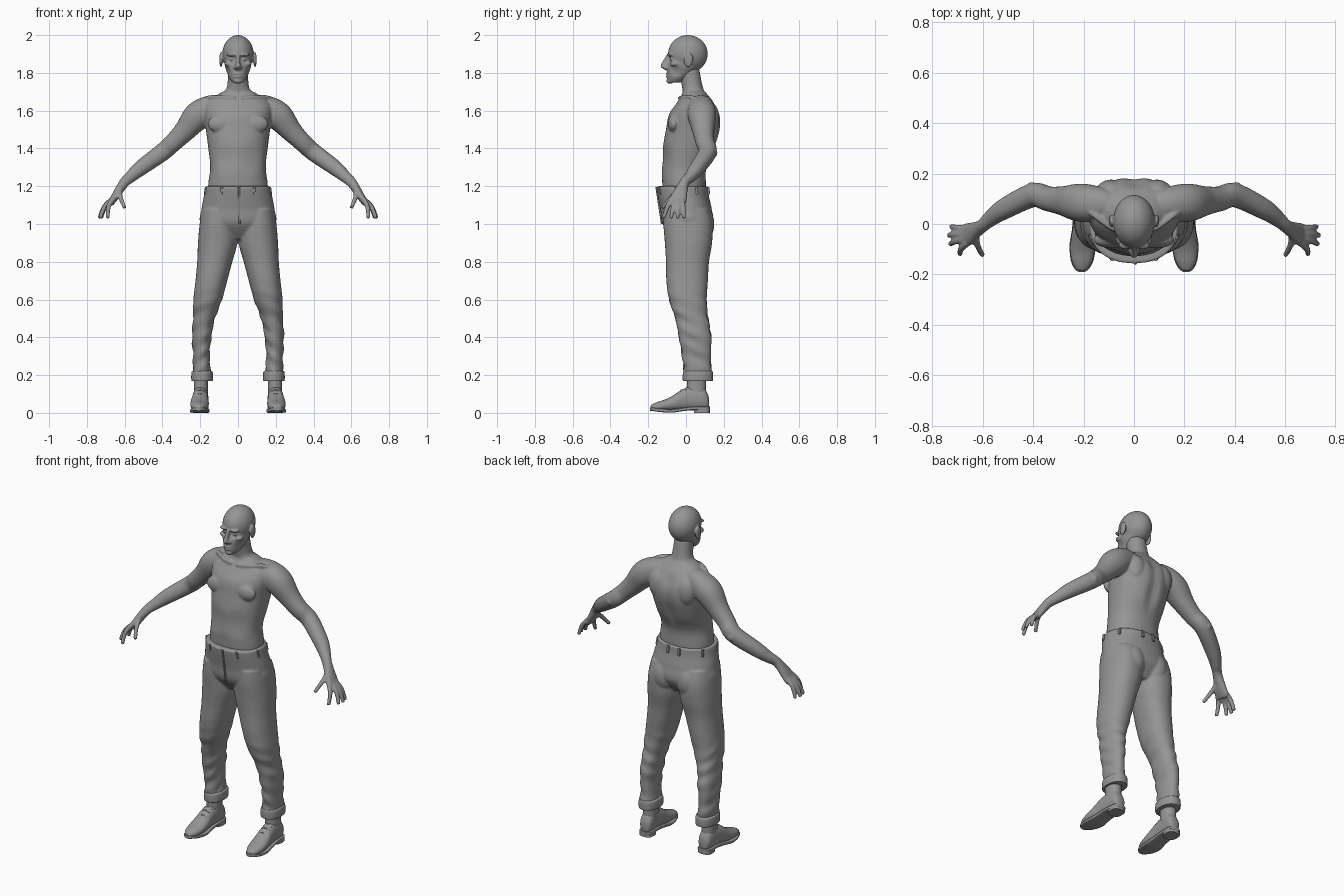
import bpy, bmesh, math
from mathutils import Vector, Matrix

if "Cube" in bpy.data.objects:
    bpy.data.objects.remove(bpy.data.objects["Cube"])

grey = bpy.data.materials.new("plain_grey")
grey.use_nodes = True
shade = (0.3, 0.3, 0.3, 1)
grey.diffuse_color = shade
grey.node_tree.nodes["Principled BSDF"].inputs["Base Color"].default_value = shade

X, Y, Z = Vector((1, 0, 0)), Vector((0, 1, 0)), Vector((0, 0, 1))
LEVEL, UPRIGHT, ACROSS = (X, Y), (X, Z), None
SIDES = {"left": 1, "right": -1}


def resample(rows, steps):
    """Smooth curve through the rows."""
    rows = [Vector(row) for row in rows]
    padded = [rows[0]] + rows + [rows[-1]]
    result = []
    for before, start, end, after in zip(padded, padded[1:], padded[2:], padded[3:]):
        leave, arrive = (end - before) / 2, (after - start) / 2
        for i in range(steps):
            t = i / steps
            ease = t * t * (3 - 2 * t)
            result.append(start.lerp(end, ease) + leave * t * (1 - t) ** 2 - arrive * t * t * (1 - t))
    return result + [rows[-1]]


def loft(bm, rows, axes=LEVEL, s=1, power=2.2, sides=36, steps=8):
    """Rows hold x, y, z and one or two radii; ACROSS sets rings across the path."""
    rows = resample([row if len(row) > 4 else (*row, row[-1]) for row in rows], steps)
    centres = [row.xyz for row in rows]
    rings = []
    for i, row in enumerate(rows):
        if axes is ACROSS:
            along = (centres[min(i + 1, len(rows) - 1)] - centres[max(i - 1, 0)]).normalized()
            u = (Y - along * Y.dot(along)).normalized()
            v = along.cross(u)
        else:
            u, v = axes
        ring = []
        for k in range(sides):
            angle = math.tau * k / sides
            c, d = (math.copysign(abs(q) ** (2 / power), q) for q in (math.cos(angle), math.sin(angle)))
            point = centres[i] + u * (c * row[3]) + v * (d * row[4])
            ring.append(bm.verts.new((point.x * s, point.y, point.z)))
        rings.append(ring)
    for low, high in zip(rings, rings[1:]):
        for k in range(sides):
            bm.faces.new((low[k - 1], low[k], high[k], high[k - 1]))
    bm.faces.new(rings[0])
    bm.faces.new(rings[-1])


def column(bm, rows):
    """Loft on the middle line, rows of y, z and radii."""
    loft(bm, [(0, *row) for row in rows], sides=56)


def ball(bm, centre, radii):
    """Ellipsoid, mirrored when it is off the middle line."""
    for s in (1, -1) if centre[0] else (1,):
        place = Matrix.Translation((centre[0] * s, *centre[1:])) @ Matrix.Diagonal((*radii, 1))
        bmesh.ops.create_icosphere(bm, subdivisions=4, radius=1, matrix=place)


def push(bm, centre, radius, offset):
    """Soft dent or bulge, mirrored when it is off the middle line."""
    for s in (1, -1) if centre[0] else (1,):
        middle = Vector((centre[0] * s, *centre[1:]))
        shift = Vector((offset[0] * s, *offset[1:]))
        for vert in bm.verts:
            d = (vert.co - middle).length / radius
            if d < 1:
                vert.co += shift * (1 - d * d) ** 2


def finish(name, bm, voxel=0):
    """Make the object; a voxel size blends its overlapping forms into one skin."""
    bmesh.ops.recalc_face_normals(bm, faces=bm.faces)
    mesh = bpy.data.meshes.new(name)
    bm.to_mesh(mesh)
    bm.free()
    mesh.materials.append(grey)
    ob = bpy.data.objects.new(name, mesh)
    bpy.context.collection.objects.link(ob)
    if voxel:
        blend = ob.modifiers.new("blend", "REMESH")
        blend.mode, blend.voxel_size, blend.use_smooth_shade = "VOXEL", voxel, True
        soften = ob.modifiers.new("soften", "SMOOTH")
        soften.factor, soften.iterations = 0.5, 3
    else:
        bpy.ops.object.select_all(action="DESELECT")
        ob.select_set(True)
        bpy.context.view_layer.objects.active = ob
        bpy.ops.object.shade_smooth_by_angle(angle=math.radians(40))


# Head: skull and jaw, then dents, then features
bm = bmesh.new()
ball(bm, (0, .01, 1.9), (.083, .105, .1))
column(bm, [(-.06, 1.75, .03, .035), (-.04, 1.78, .05, .06), (-.01, 1.84, .07, .09), (0, 1.9, .07, .09)])
push(bm, (.033, -.095, 1.873), .032, (0, .025, 0))
push(bm, (.06, -.055, 1.81), .04, (-.01, 0, 0))
eye = Vector((.033, -.073, 1.873))
ball(bm, eye, (.014, .013, .011))
ball(bm, eye + Vector((0, -.01, .023)), (.028, .017, .009))
ball(bm, (.052, -.06, 1.848), (.02, .025, .014))
ball(bm, (.09, .012, 1.87), (.009, .025, .04))
column(bm, [(-.1, 1.815, .01, .01), (-.114, 1.833, .016, .02), (-.105, 1.86, .01, .02), (-.09, 1.9, .01, .01)])
ball(bm, (.014, -.105, 1.828), (.01, .013, .009))
for z in (1.794, 1.78):
    ball(bm, (0, -.095, z), (.023, .012, .006))
ball(bm, (0, -.084, 1.758), (.024, .02, .016))
finish("head", bm, .0045)

# Torso and neck
bm = bmesh.new()
column(bm, [(-.01, 1.1, .15, .11), (-.01, 1.2, .158, .115), (-.01, 1.3, .147, .118), (.015, 1.4, .157, .138),
            (.038, 1.5, .17, .144), (.045, 1.58, .18, .135), (.05, 1.64, .17, .1), (.045, 1.69, .1, .065),
            (.035, 1.72, .06, .055), (.015, 1.82, .052, .055)])
for i in range(14):
    push(bm, (0, .16, 1.62 - i * .03), .055, (0, -.007, 0))
push(bm, (.07, -.12, 1.35), .1, (0, .01, 0))
ball(bm, (.09, .128, 1.56), (.06, .048, .085))
ball(bm, (.085, -.064, 1.53), (.075, .032, .05))


def finger(base, tip, s):
    base, tip = Vector(base), Vector(tip)
    knuckle = base.lerp(tip, .5) + (X + Z) * .01
    loft(bm, [(*base, .014), (*knuckle, .0125), (*tip, .01)], ACROSS, s, sides=14)


# Collarbones, arms and hands
for s in SIDES.values():
    loft(bm, [(.015, -.035, 1.667, .009), (.08, -.02, 1.67, .01), (.15, .03, 1.67, .012), (.2, .07, 1.645, .01)],
         ACROSS, s, sides=12)
    loft(bm, [(.09, .075, 1.63, .055), (.15, .08, 1.61, .07), (.215, .085, 1.57, .075), (.28, .092, 1.495, .058),
              (.34, .1, 1.434, .049), (.4, .114, 1.38, .047), (.51, .062, 1.3, .041), (.565, .024, 1.253, .032),
              (.605, -.01, 1.215, .026), (.66, -.042, 1.13, .046, .019), (.675, -.047, 1.105, .04, .014)],
         ACROSS, s)
    for x, y in ((.69, -.12), (.73, -.08), (.735, -.045), (.725, -.01)):
        finger((.66, y / 2 - .015, 1.135), (x, y, 1.03), s)
    finger((.625, -.03, 1.18), (.6, -.125, 1.085), s)
ball(bm, (.405, .142, 1.375), (.022, .025, .024))
finish("upper_body", bm, .006)

# Trousers: hips, seat and legs
bm = bmesh.new()
column(bm, [(-.02, 1.2, .172, .137), (-.014, 1.15, .18, .135), (0, 1.08, .193, .136),
            (.01, 1, .195, .134), (.014, .92, .08, .08)])
ball(bm, (.08, .06, 1), (.08, .09, .11))
for s in SIDES.values():
    first = len(bm.verts)
    loft(bm, [(.1, 0, 1.08, .09, .12), (.105, .01, 1, .098, .13), (.108, .013, .9, .104, .125),
              (.123, .008, .8, .093, .114), (.141, .006, .7, .084, .11), (.16, .01, .6, .076, .1),
              (.18, .03, .5, .058, .087), (.192, .048, .4, .051, .086), (.194, .056, .3, .044, .076),
              (.19, .063, .19, .05, .072)], s=s)
    # Cloth folds below the thigh
    bm.verts.ensure_lookup_table()
    for vert in bm.verts[first:]:
        depth = max(0, min(1, (.68 - vert.co.z) * 6))
        angle = math.atan2(vert.co.y - .03, s * vert.co.x - .18)
        ripple = math.sin(vert.co.z * 75 + angle * 2 + s) * (.6 + .4 * math.sin(angle * 3 + vert.co.z * 20))
        vert.co += Vector((s * math.cos(angle), math.sin(angle), 0)) * (ripple * depth * .0045)
finish("trousers", bm, .0065)


def on_hips(z, degrees, radius):
    """Row on the hip surface, turned from the front."""
    angle, drop = math.radians(degrees), 1.2 - z
    return ((.173 + drop * .14) * math.sin(angle), drop * .15 - .02 - .138 * math.cos(angle), z, radius)


# Belt loops
bm = bmesh.new()
for s in SIDES.values():
    for degrees in range(30, 180, 46):
        loft(bm, [on_hips(z, degrees, .007) for z in (1.197, 1.155)], s=s, power=5, sides=12)
finish("belt_loops", bm)

# Fly and pocket seams
bm = bmesh.new()
loft(bm, [on_hips(z, 2, .005) for z in (1.195, 1.1, 1)], sides=10)
for s in SIDES.values():
    loft(bm, [on_hips(1.16, 42, .004), on_hips(1.1, 52, .004), on_hips(1.05, 64, .004)], s=s, sides=10)
finish("trouser_seams", bm)


def along_foot(rows):
    """Add x to rows of y, z and radii, turning the toes slightly out."""
    return [(.2 - row[0] * .04, *row) for row in rows]


for side, s in SIDES.items():
    # Turned-up cuff
    bm = bmesh.new()
    loft(bm, [(.19, .063, z, .05 + grow, .073 + grow)
              for z, grow in ((.168, 0), (.173, .007), (.215, .006), (.224, -.004))], s=s)
    finish(side + "_cuff", bm)

    # Ankle
    bm = bmesh.new()
    loft(bm, [(.196, .056, z, .038, .05) for z in (.1, .2)], s=s)
    finish(side + "_ankle", bm)

    # Shoe upper
    bm = bmesh.new()
    loft(bm, along_foot([(.122, .05, .012, .02), (.115, .06, .03, .04), (.09, .074, .039, .06),
                         (.03, .076, .041, .064), (-.02, .068, .043, .056), (-.065, .052, .048, .042),
                         (-.11, .041, .048, .03), (-.15, .034, .04, .024), (-.178, .03, .024, .016),
                         (-.187, .028, .01, .008)]), UPRIGHT, s)
    finish(side + "_shoe", bm)

    # Sole and heel
    bm = bmesh.new()
    loft(bm, along_foot([(y, z, width, .009) for y, z, width in (
        (.126, .024, .02), (.11, .024, .038), (.04, .024, .043), (-.02, .018, .045),
        (-.08, .01, .052), (-.14, .014, .046), (-.176, .019, .03), (-.19, .02, .012))]), UPRIGHT, s, power=6)
    loft(bm, along_foot([(.084, z, .041, .042) for z in (0, .022)]), s=s, power=3)
    finish(side + "_sole", bm)

    # Laces
    bm = bmesh.new()
    for y, z in ((0, .13), (-.025, .12), (-.05, .102)):
        loft(bm, [(.2 + reach, y, z - abs(reach) * .4, .004) for reach in (-.025, 0, .025)], ACROSS, s, sides=8)
    finish(side + "_laces", bm)
